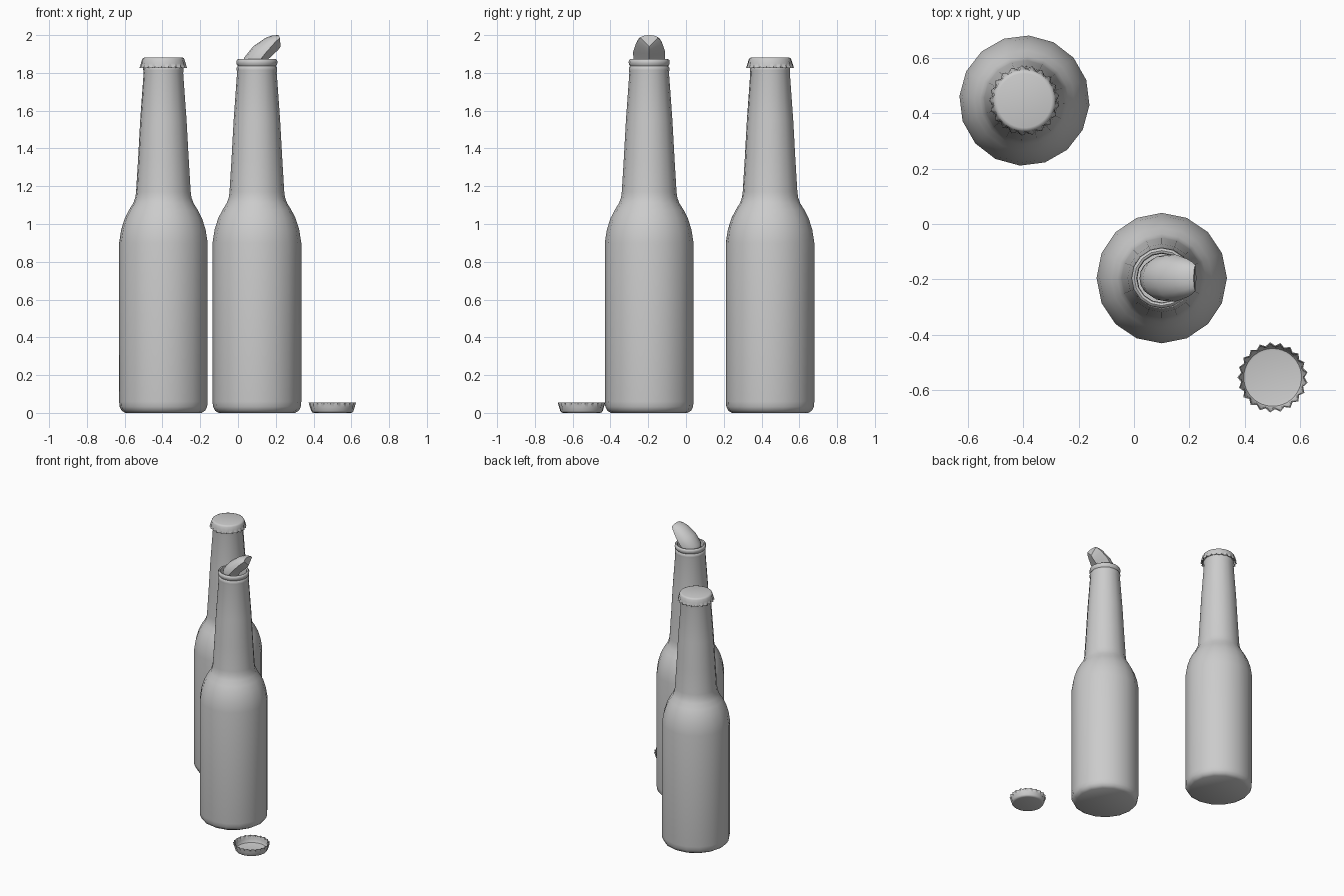
import bpy, bmesh
from math import sin, cos, pi, radians

if "Cube" in bpy.data.objects:
    bpy.data.objects.remove(bpy.data.objects["Cube"])


def finish(name, verts, faces, angle, loc=(0, 0, 0), rot=(0, 0, 0)):
    me = bpy.data.meshes.new(name)
    me.from_pydata(verts, [], faces)
    bm = bmesh.new()
    bm.from_mesh(me)
    bmesh.ops.recalc_face_normals(bm, faces=bm.faces)
    bm.to_mesh(me)
    bm.free()
    ob = bpy.data.objects.new(name, me)
    bpy.context.collection.objects.link(ob)
    ob.location, ob.rotation_euler = loc, rot
    bpy.ops.object.select_all(action='DESELECT')
    ob.select_set(True)
    bpy.context.view_layer.objects.active = ob
    bpy.ops.object.shade_smooth_by_angle(angle=radians(angle))
    return ob


def lathe(profile, n):
    """Closed revolve of (radius, z, crimp) rings, flat caps at both ends."""
    verts, faces = [], []
    for r, z, crimp in profile:
        for i in range(n):
            a = 2 * pi * i / n
            rr = r + (crimp if i % 2 else -crimp)
            verts.append((rr * cos(a), rr * sin(a), z))
    for k in range(len(profile) - 1):
        for i in range(n):
            j = (i + 1) % n
            faces.append((k*n + i, k*n + j, (k+1)*n + j, (k+1)*n + i))
    faces.append(tuple(range(n)))
    faces.append(tuple((len(profile) - 1) * n + i for i in range(n)))
    return verts, faces


# Bottle: outer wall, rolled lip, then inner wall
BOTTLE = [(.203, 0), (.222, .012), (.232, .032), (.235, .06), (.235, .90),
          (.224, .97), (.205, 1.03), (.182, 1.075), (.160, 1.11), (.149, 1.14), (.145, 1.17),
          (.134, 1.35), (.123, 1.55), (.105, 1.80), (.107, 1.815), (.107, 1.828),
          (.101, 1.836), (.107, 1.845), (.109, 1.858), (.106, 1.869), (.099, 1.873),
          (.091, 1.870), (.088, 1.86), (.088, 1.80), (.108, 1.55), (.130, 1.17),
          (.145, 1.11), (.190, 1.03), (.220, .90), (.220, .06), (.20, .03)]
bottle = [(r, z, 0) for r, z in BOTTLE]
finish("closed_bottle", *lathe(bottle, 16), 50, (-.395, .445, 0), (0, 0, radians(-4)))
finish("open_bottle", *lathe(bottle, 16), 50, (.1, -.195, 0))

# Crown caps: shell with a crimped skirt, one on the bottle and one upturned
CAP = [(.098, .056, 0), (.107, .053, 0), (.112, .045, .001), (.116, .025, .003),
       (.121, 0, .006), (.117, 0, .006), (.112, .025, .003), (.108, .043, .001),
       (.104, .049, 0), (.096, .051, 0)]
finish("fitted_cap", *lathe(CAP, 42), 40, (-.395, .445, 1.826))
finish("loose_cap", *lathe(CAP, 42), 40, (.5, -.553, .056), (pi, 0, 0))

# Lime wedge: sections as rind crest (x, z), rind edge (x, z, half width), inner ridge (x, z)
SECTIONS = [(.05, 1.73, .075, 1.735, .025, .10, 1.74),
            (.02, 1.82, .075, 1.80, .065, .12, 1.81),
            (.032, 1.88, .11, 1.86, .083, .155, 1.868),
            (.08, 1.94, .15, 1.91, .085, .19, 1.90),
            (.145, 1.985, .19, 1.955, .070, .213, 1.922),
            (.18, 1.998, .21, 1.975, .058, .221, 1.932),
            (.215, 2.0, .222, 1.985, .046, .225, 1.94)]
ARC = 8
verts, faces = [], []
for px, pz, ex, ez, w, rx, rz in SECTIONS:
    for i in range(ARC + 1):
        t = -pi / 2 + pi * i / ARC
        verts.append((ex + (px - ex) * cos(t), -.195 + w * sin(t), ez + (pz - ez) * cos(t)))
    verts.append((rx, -.195, rz))
m = ARC + 2
for k in range(len(SECTIONS) - 1):
    for i in range(m):
        j = (i + 1) % m
        faces.append((k*m + i, k*m + j, (k+1)*m + j, (k+1)*m + i))
faces.append(tuple(range(m)))
faces.append(tuple((len(SECTIONS) - 1) * m + i for i in range(m)))
finish("lime_wedge", verts, faces, 40)
